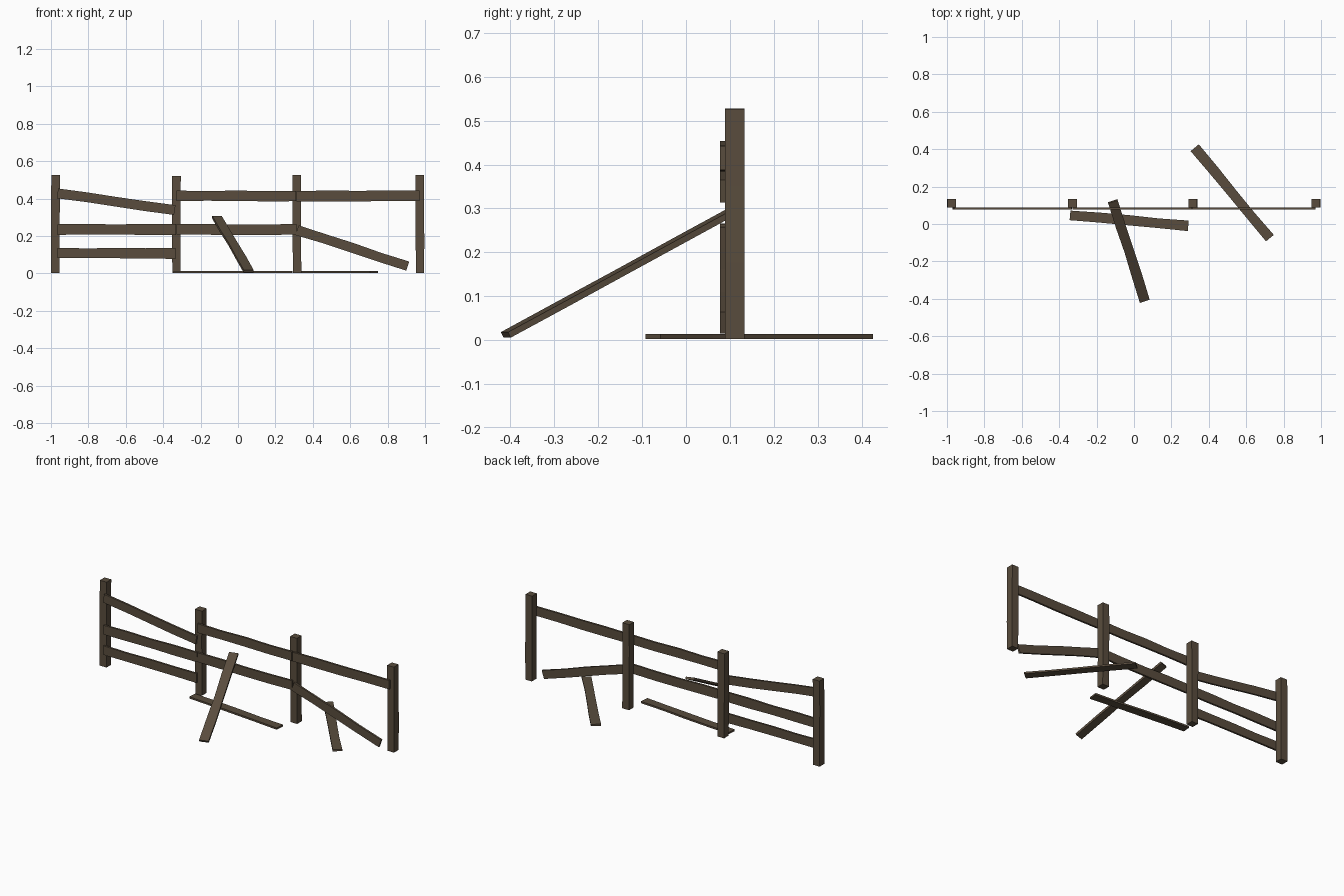
import bpy, bmesh, random
from mathutils import Vector, Matrix

if "Cube" in bpy.data.objects:
    bpy.data.objects.remove(bpy.data.objects["Cube"])

random.seed(4)
wood = bpy.data.materials.new("weathered brown wood")
wood.diffuse_color = (0.10, 0.073, 0.047, 1)
wood.use_nodes = True
wood.node_tree.nodes["Principled BSDF"].inputs["Base Color"].default_value = wood.diffuse_color


def plank(name, a, b, width, thick, normal, segs=4, wobble=0.0025):
    """Flat-shaded beam from a to b; normal is the rough facing of its broad side."""
    a, b = Vector(a), Vector(b)
    axis = (b - a).normalized()
    side = axis.cross(Vector(normal)).normalized()
    nrm = side.cross(axis)
    bm = bmesh.new()
    rings = []
    for i in range(segs + 1):
        c = a.lerp(b, i / segs)
        lo = -width / 2 + random.uniform(-wobble, wobble)
        hi = width / 2 + random.uniform(-wobble, wobble)
        t = thick / 2
        rings.append([bm.verts.new(c + side * s + nrm * n)
                      for s, n in ((lo, -t), (hi, -t), (hi, t), (lo, t))])
    for r, q in zip(rings, rings[1:]):
        for k in range(4):
            bm.faces.new((r[k], r[(k + 1) % 4], q[(k + 1) % 4], q[k]))
    bm.faces.new(rings[0])
    bm.faces.new(rings[-1])
    bmesh.ops.recalc_face_normals(bm, faces=bm.faces)
    me = bpy.data.meshes.new(name)
    bm.to_mesh(me)
    bm.free()
    me.materials.append(wood)
    ob = bpy.data.objects.new(name, me)
    bpy.context.collection.objects.link(ob)
    return ob


# Upright posts
for i, (x, top) in enumerate(((-0.975, 0.526), (-0.329, 0.521), (0.315, 0.527), (0.973, 0.526))):
    plank(f"post_{i + 1}", (x, 0.111, 0.003), (x - 0.001, 0.111, top), 0.046, 0.045, (0, -1, 0), 3, 0.0015)

# Rails on the front of the posts: (x, z) start and end
rails = {
    "left_top_rail": ((-0.965, 0.430), (-0.338, 0.339), 0.053),
    "left_middle_rail": ((-0.965, 0.235), (-0.332, 0.235), 0.057),
    "left_bottom_rail": ((-0.965, 0.109), (-0.335, 0.107), 0.056),
    "centre_top_rail": ((-0.328, 0.415), (0.310, 0.413), 0.055),
    "centre_middle_rail": ((-0.330, 0.236), (0.312, 0.235), 0.055),
    "right_top_rail": ((0.314, 0.415), (0.970, 0.414), 0.056),
    "right_fallen_rail": ((0.316, 0.232), (0.907, 0.038), 0.052),
}
for name, ((x0, z0), (x1, z1), w) in rails.items():
    plank(name, (x0, 0.083, z0), (x1, 0.083, z1), w, 0.012, (0, -1, 0))

# Loose boards lying on the ground
plank("ground_board_centre", (-0.342, 0.047, 0.008), (0.290, -0.011, 0.008), 0.054, 0.011, (0, 0, 1))
plank("ground_board_right", (0.325, 0.408, 0.008), (0.726, -0.076, 0.008), 0.053, 0.011, (0, 0, 1))

# Board leaning on the centre rail
plank("leaning_board", (0.058, -0.410, 0.012), (-0.112, 0.122, 0.302), 0.053, 0.014, (0, 0, 1))
